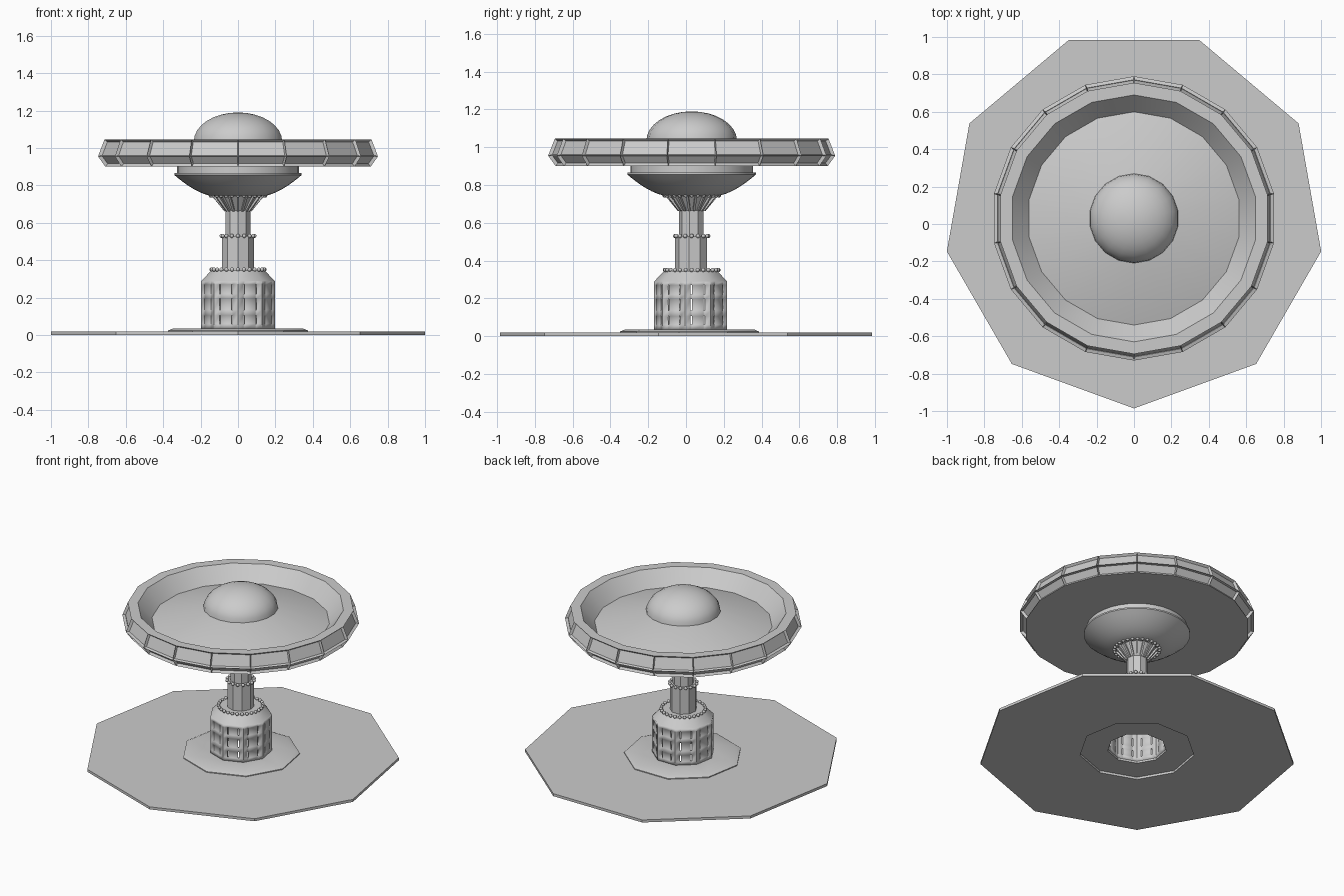
import bpy, bmesh, math
from mathutils import Vector, Matrix

CY = 0.03                      # shared axis of all round parts
FRONT = -math.pi / 2           # first corner of each ring faces the front

if "Cube" in bpy.data.objects:
    bpy.data.objects.remove(bpy.data.objects["Cube"], do_unlink=True)

grey = bpy.data.materials.new("stone grey")
grey.use_nodes = True
colour = (0.6, 0.6, 0.6, 1)
grey.diffuse_color = colour
grey.node_tree.nodes["Principled BSDF"].inputs["Base Color"].default_value = colour


def finish(bm, name, angle=30, normals=True):
    if normals:
        bmesh.ops.recalc_face_normals(bm, faces=bm.faces)
    mesh = bpy.data.meshes.new(name)
    bm.to_mesh(mesh)
    bm.free()
    obj = bpy.data.objects.new(name, mesh)
    obj.location.y = CY
    mesh.materials.append(grey)
    bpy.context.collection.objects.link(obj)
    bpy.ops.object.select_all(action='DESELECT')
    obj.select_set(True)
    bpy.context.view_layer.objects.active = obj
    bpy.ops.object.shade_smooth_by_angle(angle=math.radians(angle))
    return obj


def corner(r, z, i, sides):
    a = FRONT + math.tau * i / sides
    return Vector((r * math.cos(a), r * math.sin(a), z))


def lathe(profile, sides, closed=False):
    """Turn (radius, height) points around the axis; radius 0 makes a tip."""
    bm = bmesh.new()
    rings = []
    for r, z in profile:
        n = sides if r > 0 else 1
        rings.append([bm.verts.new(corner(r, z, i, sides)) for i in range(n)])
    pairs = list(zip(rings, rings[1:]))
    if closed:
        pairs.append((rings[-1], rings[0]))
    for low, high in pairs:
        for i in range(sides):
            j = i + 1
            quad = [low[i % len(low)], low[j % len(low)],
                    high[j % len(high)], high[i % len(high)]]
            bm.faces.new(list(dict.fromkeys(quad)))
    return bm


def beads(name, count, radius, z, size=0.011):
    bm = bmesh.new()
    for i in range(count):
        bmesh.ops.create_uvsphere(bm, u_segments=10, v_segments=6, radius=size,
                                  matrix=Matrix.Translation(corner(radius, z, i, count)))
    finish(bm, name, 60)


# Ground plate and raised step, both open in the middle
finish(lathe([(0.37, 0), (1.016, 0), (1.016, 0.018), (0.37, 0.018)], 9, True), "ground_plate")
finish(lathe([(0.19, 0.016), (0.38, 0.016), (0.38, 0.024), (0.35, 0.036), (0.19, 0.036)],
             9, True), "base_step")

# Hollow drum: each wall is a grid with the slot cells left open
DRUM = 0.2
across = [0, 0.22, 0.28, 0.72, 0.78, 1]
heights = [0.03, 0.06, 0.105, 0.135, 0.195, 0.22, 0.27, 0.29]
bm = bmesh.new()
for side in range(9):
    a, b = corner(DRUM, 0, side, 9), corner(DRUM, 0, side + 1, 9)
    grid = [[bm.verts.new(a.lerp(b, u) + Vector((0, 0, z))) for u in across] for z in heights]
    for row in range(len(heights) - 1):
        for col in range(len(across) - 1):
            if row % 2 and col % 2:
                continue
            bm.faces.new((grid[row][col], grid[row][col + 1],
                          grid[row + 1][col + 1], grid[row + 1][col]))
bmesh.ops.remove_doubles(bm, verts=bm.verts, dist=0.0001)
drum = finish(bm, "slotted_drum", normals=False)
wall = drum.modifiers.new("wall", 'SOLIDIFY')
wall.thickness = 0.012
wall.offset = -1

# Drum shoulder and the two column stages
finish(lathe([(DRUM, 0.288), (0.145, 0.345), (0, 0.345)], 9), "drum_shoulder")
finish(lathe([(0, 0.34), (0.087, 0.34), (0.087, 0.53), (0, 0.53)], 9), "lower_column")
finish(lathe([(0, 0.52), (0.068, 0.52), (0.068, 0.68), (0, 0.68)], 9), "upper_column")

# Funnel with ribs
finish(lathe([(0, 0.665), (0.066, 0.665), (0.125, 0.745), (0, 0.745)], 18), "funnel")
bm = bmesh.new()
for i in range(18):
    foot, tip = corner(0.068, 0.665, i, 18), corner(0.132, 0.742, i, 18)
    turn = (tip - foot).to_track_quat('Z', 'Y').to_matrix().to_4x4()
    bmesh.ops.create_cube(bm, size=1, matrix=Matrix.Translation((foot + tip) / 2) @ turn
                          @ Matrix.Diagonal((0.012, 0.012, (tip - foot).length, 1)))
finish(bm, "funnel_ribs")

# Bead rings
beads("shoulder_beads", 28, 0.142, 0.35)
beads("column_beads", 16, 0.088, 0.53)
beads("funnel_beads", 28, 0.145, 0.745)

# Bowl under the dish, with its straight collar
bowl = [(0, 0.742)]
for i in range(1, 9):
    t = i / 8
    bowl.append((0.13 + 0.21 * t, 0.742 + 0.113 * t ** 1.6))
bowl.insert(1, (0.13, 0.742))
finish(lathe(bowl + [(0.34, 0.865), (0.325, 0.865), (0.325, 0.905), (0, 0.905)], 36), "under_bowl")

# Dish: flat underside, two window bands, rim, sloping wall and rising floor
bm = lathe([(0, 0.9), (0.72, 0.9), (0.76, 0.955), (0.725, 1.045),
            (0.66, 1.045), (0.57, 0.945), (0.24, 1.04), (0, 1.05)], 18)
bmesh.ops.recalc_face_normals(bm, faces=bm.faces)
bands = [f for f in bm.faces
         if f.calc_center_median().xy.length > 0.7 and f.normal.xy.length > 0.5]
bmesh.ops.inset_individual(bm, faces=bands, thickness=0.009, depth=-0.018)
finish(bm, "dish", 25, normals=False)

# Dome
dome = [(0.24 * math.cos(t * math.pi / 16), 1.035 + 0.155 * math.sin(t * math.pi / 16))
        for t in range(8)]
finish(lathe(dome + [(0, 1.19)], 18), "dome")
